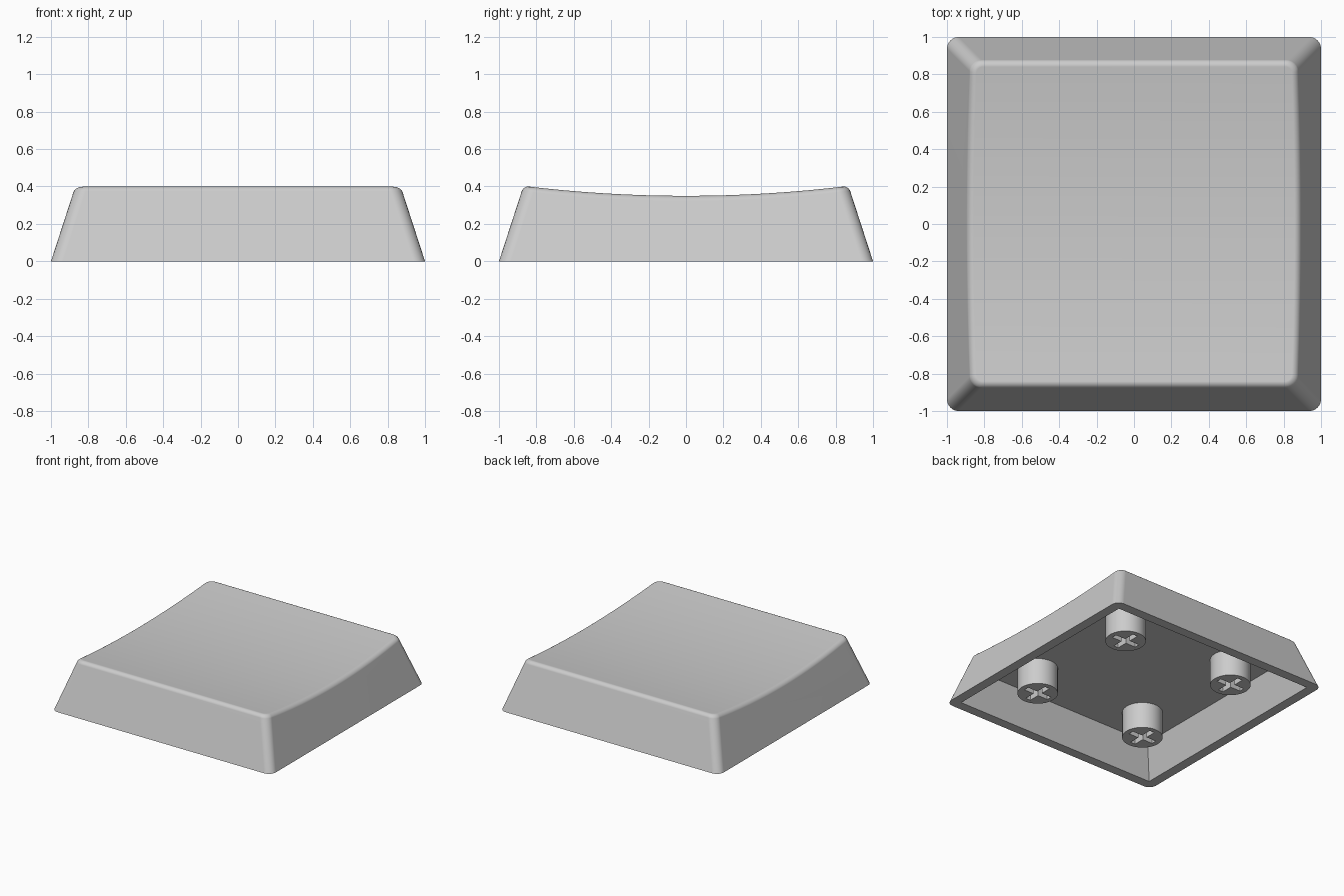
import bpy, bmesh, math

if "Cube" in bpy.data.objects:
    bpy.data.objects.remove(bpy.data.objects["Cube"])

BASE, SLOPE = 1.0, 0.325        # half width at the bottom, wall lean per unit height
STRIPS = 16                     # strips across the dished top
CEILING = 0.265                 # height of the flat inner ceiling
STEM_POS = 0.513                # stem offset from the centre
STEM_BOTTOM = 0.05

grey = bpy.data.materials.new("light grey plastic")
grey.diffuse_color = (0.604, 0.604, 0.604, 1)
grey.use_nodes = True
grey.node_tree.nodes["Principled BSDF"].inputs["Base Color"].default_value = grey.diffuse_color


def dish(y):
    return 0.35 + 0.07 * y * y


def make_object(name, bm):
    bmesh.ops.recalc_face_normals(bm, faces=bm.faces)
    mesh = bpy.data.meshes.new(name)
    bm.to_mesh(mesh)
    bm.free()
    mesh.materials.append(grey)
    obj = bpy.data.objects.new(name, mesh)
    bpy.context.collection.objects.link(obj)
    return obj


def activate(obj):
    bpy.ops.object.select_all(action='DESELECT')
    obj.select_set(True)
    bpy.context.view_layer.objects.active = obj


def cut(obj, cutter):
    """Subtract the cutter from the object and discard the cutter."""
    activate(obj)
    mod = obj.modifiers.new("cut", 'BOOLEAN')
    mod.operation, mod.solver, mod.object = 'DIFFERENCE', 'EXACT', cutter
    bpy.ops.object.modifier_apply(modifier=mod.name)
    bpy.data.objects.remove(cutter)


def smooth(obj):
    activate(obj)
    bpy.ops.object.shade_smooth_by_angle(angle=math.radians(32))
    mod = obj.modifiers.new("weighted normals", 'WEIGHTED_NORMAL')
    mod.keep_sharp = True


def prism(outline, z0, z1, scale=1.0):
    """Loft an outline from z0 to z1, scaling it at the top."""
    bm = bmesh.new()
    low = [bm.verts.new((x, y, z0)) for x, y in outline]
    high = [bm.verts.new((x * scale, y * scale, z1)) for x, y in outline]
    bm.faces.new(low[::-1])
    bm.faces.new(high)
    n = len(outline)
    for i in range(n):
        j = (i + 1) % n
        bm.faces.new((low[i], low[j], high[j], high[i]))
    return bm


# Outer shell: leaning walls under a top dished from front to back
bm = bmesh.new()
edge_y = 0.869
left, right = [], []
for i in range(STRIPS + 1):
    y = -edge_y + 2 * edge_y * i / STRIPS
    z = dish(y)
    x = BASE - SLOPE * z
    left.append(bm.verts.new((-x, y, z)))
    right.append(bm.verts.new((x, y, z)))
fl, fr, br, bl = [bm.verts.new((x, y, 0)) for x, y in ((-1, -1), (1, -1), (1, 1), (-1, 1))]
for i in range(STRIPS):
    bm.faces.new((left[i], right[i], right[i + 1], left[i + 1]))
bm.faces.new((fl, fr, right[0], left[0]))
bm.faces.new((br, bl, left[-1], right[-1]))
bm.faces.new([fr, br] + right[::-1])
bm.faces.new([bl, fl] + left)
bm.faces.new((fl, bl, br, fr))
bmesh.ops.recalc_face_normals(bm, faces=bm.faces)

# Round the four corners, then the rim of the top
corners = [e for e in bm.edges
           if min(v.co.z for v in e.verts) < 0.01 and max(v.co.z for v in e.verts) > 0.3]
bmesh.ops.bevel(bm, geom=corners, offset=0.06, offset_type='OFFSET',
                segments=6, profile=0.5, affect='EDGES')
bm.normal_update()
rim = [e for e in bm.edges
       if min(v.co.z for v in e.verts) > 0.3
       and sorted(f.normal.z > 0.8 for f in e.link_faces) == [False, True]]
bmesh.ops.bevel(bm, geom=rim, offset=0.028, offset_type='OFFSET',
                segments=4, profile=0.5, affect='EDGES')
shell = make_object("keycap_shell", bm)

# Hollow underside with leaning inner walls
h = 0.937
cavity = make_object("cavity_cutter", prism(
    [(-h, -h), (h, -h), (h, h), (-h, h)], -0.05, CEILING, 0.832 / h))
cut(shell, cavity)
smooth(shell)

# Round stem with a cross-shaped socket
bm = prism([(0.152 * math.cos(math.tau * i / 40), 0.152 * math.sin(math.tau * i / 40))
            for i in range(40)], STEM_BOTTOM, CEILING + 0.015)
bottom_edges = [e for e in bm.edges if all(v.co.z < STEM_BOTTOM + 0.001 for v in e.verts)]
bmesh.ops.bevel(bm, geom=bottom_edges, offset=0.01, segments=1, affect='EDGES')
stem = make_object("stem", bm)
a, b = 0.022, 0.112
cross = [(b, -a), (b, a), (a, a), (a, b), (-a, b), (-a, a),
         (-b, a), (-b, -a), (-a, -a), (-a, -b), (a, -b), (a, -a)]
cut(stem, make_object("socket_cutter", prism(cross, 0, 0.22)))
smooth(stem)

# One stem under each quarter
stem.location = (STEM_POS, STEM_POS, 0)
for k, (sx, sy) in enumerate(((-1, 1), (-1, -1), (1, -1))):
    copy = stem.copy()
    copy.name = f"stem_{k + 2}"
    copy.location = (sx * STEM_POS, sy * STEM_POS, 0)
    bpy.context.collection.objects.link(copy)
